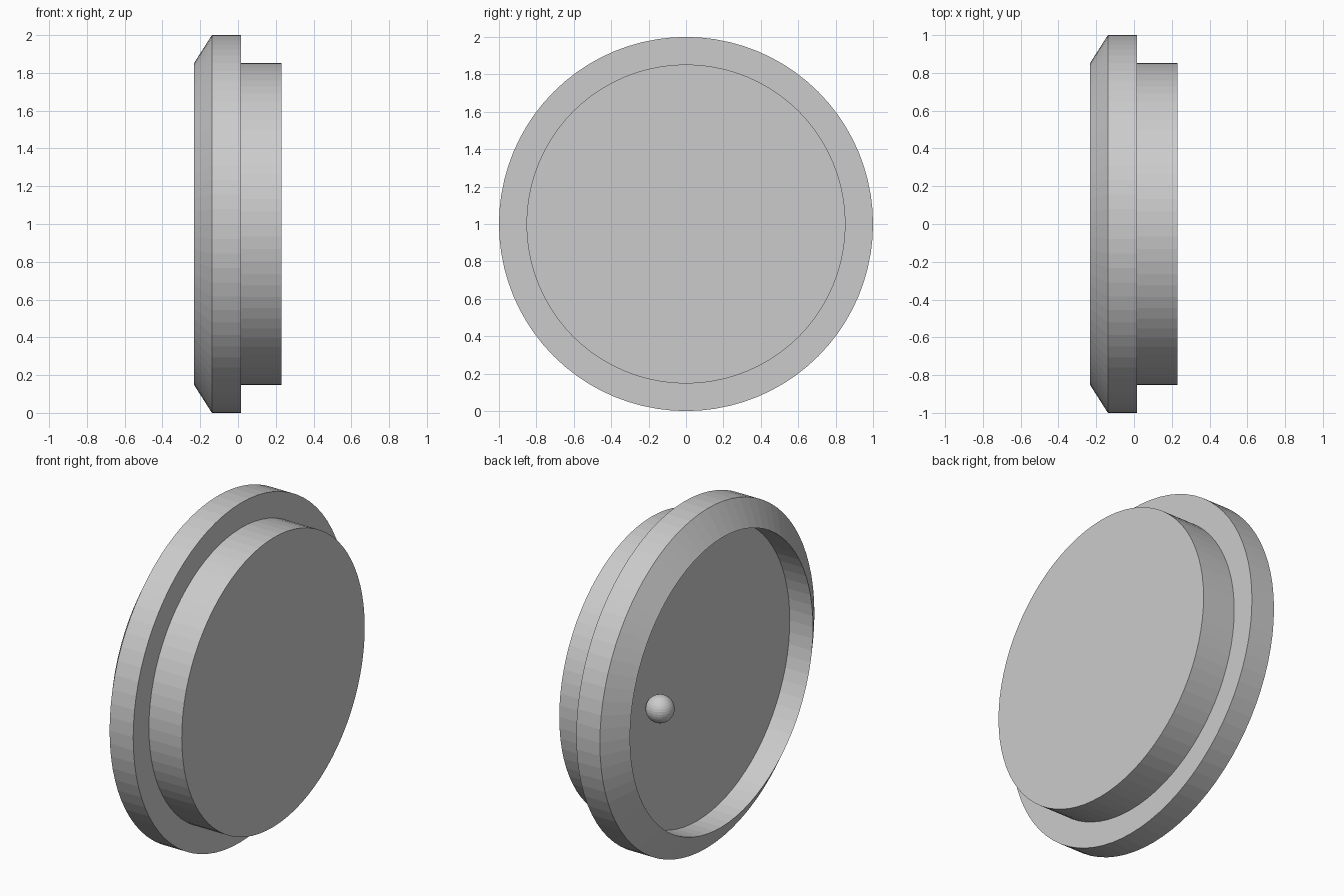
import bpy, bmesh
from math import cos, sin, tau

if "Cube" in bpy.data.objects:
    bpy.data.objects.remove(bpy.data.objects["Cube"])

SIDES = 80
CENTRE_Z = 1.0


def lathe_x(name, profile):
    """Spin an (x, radius) profile about the x axis; both ends are capped."""
    bm = bmesh.new()
    rings = [[bm.verts.new((x, r * cos(tau * i / SIDES), r * sin(tau * i / SIDES)))
              for i in range(SIDES)] for x, r in profile]
    for a, b in zip(rings, rings[1:]):
        for i in range(SIDES):
            j = (i + 1) % SIDES
            bm.faces.new((a[i], a[j], b[j], b[i]))
    bm.faces.new(rings[0])
    bm.faces.new(rings[-1])
    bmesh.ops.recalc_face_normals(bm, faces=bm.faces)
    mesh = bpy.data.meshes.new(name)
    bm.to_mesh(mesh)
    bm.free()
    obj = bpy.data.objects.new(name, mesh)
    obj.location.z = CENTRE_Z
    bpy.context.collection.objects.link(obj)
    return obj


# Round hatch: recessed panel, bevelled rim, flange and plug
lathe_x("round_hatch", [
    (-0.08, 0.853),    # recessed panel edge
    (-0.232, 0.853),   # sharp lip of the rim
    (-0.138, 1.0),     # end of bevel
    (0.016, 1.0),      # flange back
    (0.016, 0.853),    # shoulder
    (0.23, 0.853),     # plug end
])

# Ball knob resting on the recessed panel
bpy.ops.mesh.primitive_uv_sphere_add(segments=32, ring_count=16, radius=0.078,
                                     location=(-0.153, 0.46, CENTRE_Z))
bpy.context.object.name = "door_knob"
